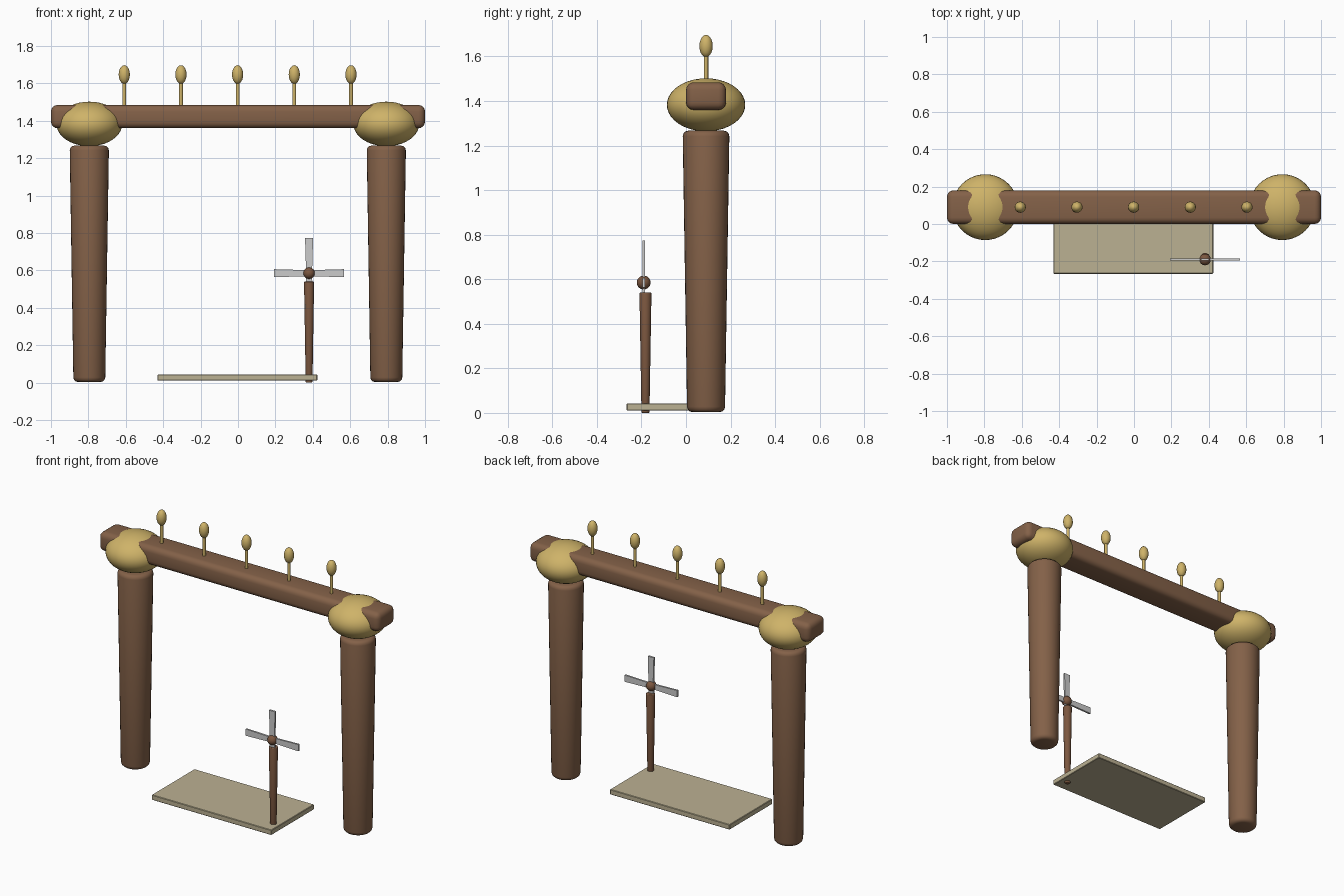
import bpy, math

if "Cube" in bpy.data.objects:
    bpy.data.objects.remove(bpy.data.objects["Cube"])

def material(name, rgb):
    m = bpy.data.materials.new(name)
    m.diffuse_color = (*rgb, 1)
    m.use_nodes = True
    m.node_tree.nodes["Principled BSDF"].inputs["Base Color"].default_value = m.diffuse_color
    return m

WOOD = material("wood", (0.23, 0.12, 0.065))
DARK = material("dark_wood", (0.20, 0.095, 0.05))
GOLD = material("gold", (0.62, 0.45, 0.14))
STONE = material("stone", (0.50, 0.44, 0.29))
STEEL = material("steel", (0.72, 0.72, 0.72))

def finish(name, mat, bevel=0, segments=3):
    o = bpy.context.object
    o.name = name
    o.data.materials.append(mat)
    bpy.ops.object.transform_apply(location=False, rotation=False, scale=True)
    if bevel:
        b = o.modifiers.new("bevel", "BEVEL")
        b.width, b.segments, b.limit_method = bevel, segments, "ANGLE"
        b.angle_limit = math.radians(50)
        bpy.ops.object.modifier_apply(modifier="bevel")
    bpy.ops.object.shade_smooth_by_angle(angle=math.radians(35))
    return o

def box(name, lo, hi, mat, bevel=0, segments=3):
    bpy.ops.mesh.primitive_cube_add(size=1, location=[(a + b) / 2 for a, b in zip(lo, hi)])
    bpy.context.object.scale = [b - a for a, b in zip(lo, hi)]
    return finish(name, mat, bevel, segments)

def rod(name, x, y, z0, z1, r0, r1, mat, bevel=0, sides=32):
    bpy.ops.mesh.primitive_cone_add(vertices=sides, radius1=r0, radius2=r1, depth=z1 - z0,
                                    location=(x, y, (z0 + z1) / 2))
    return finish(name, mat, bevel)

def ball(name, loc, r, rz, mat, seg=32):
    bpy.ops.mesh.primitive_uv_sphere_add(segments=seg, ring_count=seg // 2, radius=1, location=loc)
    bpy.context.object.scale = (r, r, rz)
    return finish(name, mat)

Y = 0.09  # depth of the gate's centre line

# Gate: tapered columns with gold capitals, and a rounded crossbeam
for side, x in (("left", -0.795), ("right", 0.793)):
    rod(f"{side}_column", x, Y, 0.003, 1.267, 0.085, 0.105, WOOD, 0.025)
    ball(f"{side}_capital", (x, Y, 1.383), 0.176, 0.119, GOLD, 40)
box("crossbeam", (-1, 0.0, 1.36), (1, 0.18, 1.484), WOOD, 0.035, 4)

# Row of gold finials on the beam
for i in range(5):
    x = -0.002 + (i - 2) * 0.303
    rod(f"finial_stem_{i + 1}", x, Y, 1.46, 1.62, 0.01, 0.01, GOLD, sides=16)
    ball(f"finial_bulb_{i + 1}", (x, Y, 1.647), 0.03, 0.05, GOLD, 20)

# Threshold slab
box("threshold_slab", (-0.43, -0.266, 0.01), (0.424, 0.17, 0.043), STONE, 0.003, 1)

# Pinwheel: post, hub and four flared blades
PX, PY, PZ = 0.38, -0.19, 0.585
rod("pinwheel_post", PX, -0.182, 0.0, 0.54, 0.018, 0.027, DARK, 0.005, 24)
ball("pinwheel_hub", (PX, PY, PZ), 0.031, 0.031, DARK, 24)
for i in range(4):
    o = box(f"pinwheel_blade_{i + 1}", (-0.0215, -0.006, 0.01), (0.0215, 0.006, 0.188), STEEL)
    for v in o.data.vertices:
        v.co.z += 0.099
        if v.co.z < 0.05:
            v.co.x *= 0.75
    o.location = (PX, PY, PZ)
    o.rotation_euler.y = i * math.pi / 2
